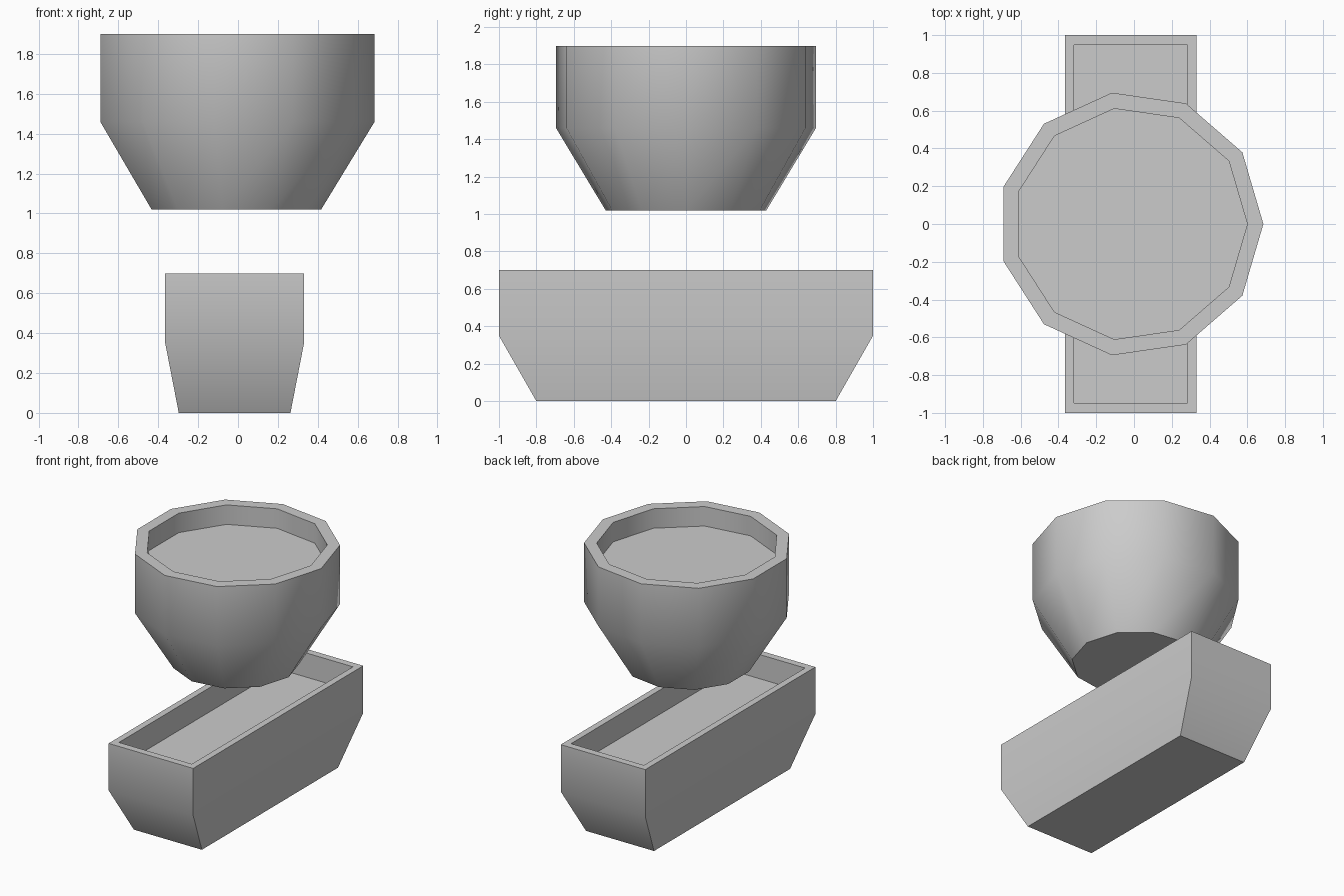
import bpy, bmesh, math

if "Cube" in bpy.data.objects:
    bpy.data.objects.remove(bpy.data.objects["Cube"])

CX = -0.017  # shared axis of both planters


def planter(name, outline, rings):
    """Loft a unit outline through (x scale, y scale, z) rings and cap both ends."""
    bm = bmesh.new()
    loops = [[bm.verts.new((CX + x * sx, y * sy, z)) for x, y in outline]
             for sx, sy, z in rings]
    n = len(outline)
    for a, b in zip(loops, loops[1:]):
        for i in range(n):
            j = (i + 1) % n
            bm.faces.new((a[i], a[j], b[j], b[i]))
    bm.faces.new(loops[0][::-1])
    bm.faces.new(loops[-1])
    bmesh.ops.recalc_face_normals(bm, faces=bm.faces)
    mesh = bpy.data.meshes.new(name)
    bm.to_mesh(mesh)
    bm.free()
    obj = bpy.data.objects.new(name, mesh)
    bpy.context.collection.objects.link(obj)
    bpy.ops.object.select_all(action='DESELECT')
    obj.select_set(True)
    bpy.context.view_layer.objects.active = obj
    bpy.ops.object.shade_smooth_by_angle(angle=math.radians(40))
    return obj


square = [(1, 1), (-1, 1), (-1, -1), (1, -1)]
eleven = [(math.cos(math.tau * k / 11), math.sin(math.tau * k / 11)) for k in range(11)]

# Long trough: base, bend, rim, inner rim, soil level
planter("trough_planter", square, [
    (0.28, 0.80, 0.0), (0.348, 1.0, 0.35), (0.348, 1.0, 0.70),
    (0.30, 0.947, 0.70), (0.30, 0.947, 0.52)])

# Eleven-sided pot: base, bend, rim, inner rim, soil level
planter("round_planter", eleven, [
    (r, r, z) for r, z in [(0.434, 1.02), (0.702, 1.46), (0.702, 1.90),
                           (0.617, 1.90), (0.617, 1.755)]])
